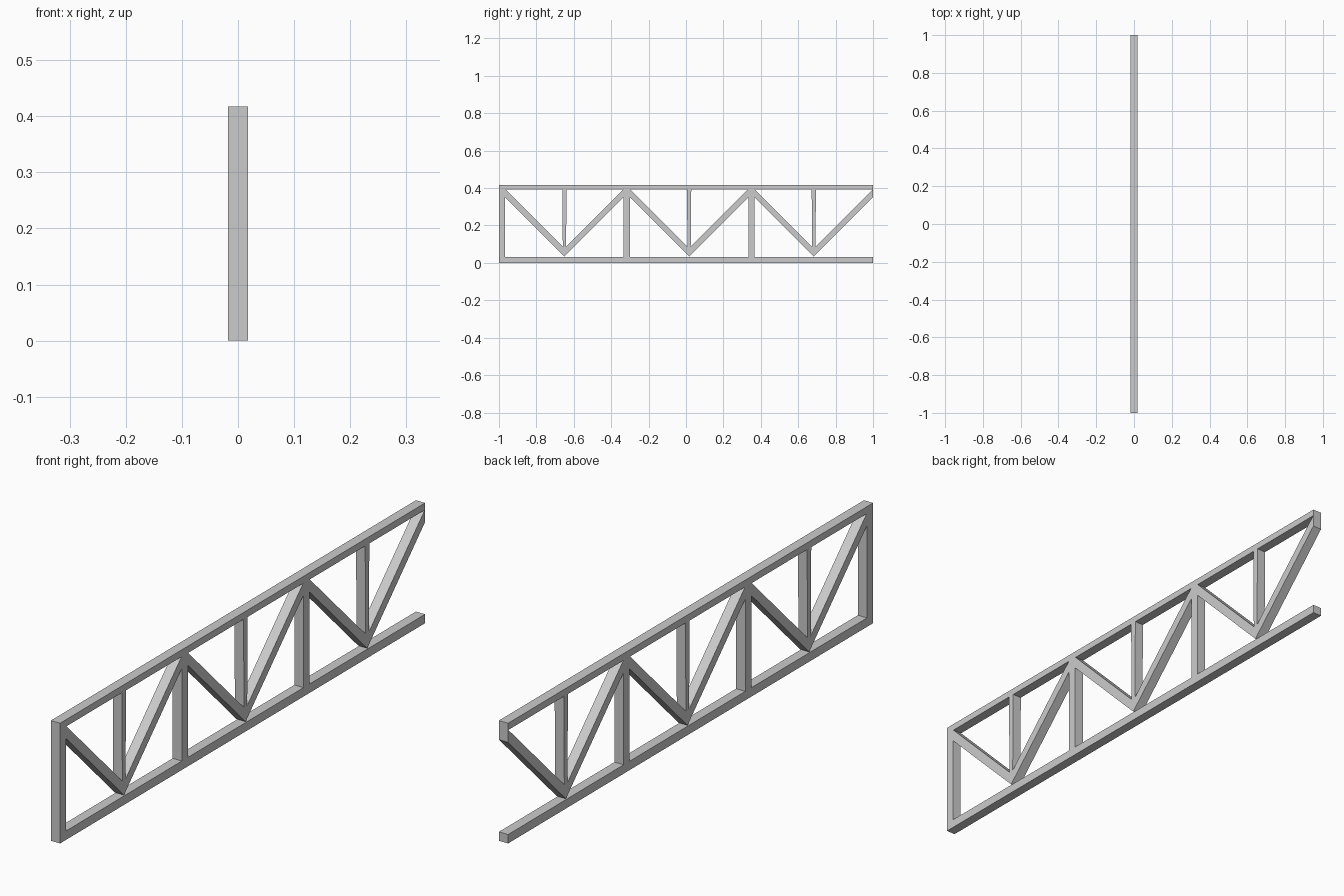
import bpy

if "Cube" in bpy.data.objects:
    bpy.data.objects.remove(bpy.data.objects["Cube"])

HALF = 0.0175          # half thickness along x
BOT, TOP, H = 0.031, 0.393, 0.417
STEP = 1 / 3           # panel half-length


def extrude_profile(name, pts):
    """Extrude a counter-clockwise (y, z) outline symmetrically along x."""
    n = len(pts)
    verts = [(-HALF, y, z) for y, z in pts] + [(HALF, y, z) for y, z in pts]
    faces = [tuple(range(n - 1, -1, -1)), tuple(range(n, 2 * n))]
    faces += [(i, (i + 1) % n, (i + 1) % n + n, i + n) for i in range(n)]
    mesh = bpy.data.meshes.new(name)
    mesh.from_pydata(verts, [], faces)
    obj = bpy.data.objects.new(name, mesh)
    bpy.context.collection.objects.link(obj)
    return obj


def bar(name, y0, y1, z0, z1, taper=0.0):
    extrude_profile(name, [(y0 + taper, z0), (y1 - taper, z0), (y1, z1), (y0, z1)])


# Chords
bar("bottom_chord", -1, 1, 0, BOT)
bar("top_chord", -1, 1, TOP, H)

# Wide posts below the peaks; the end post runs the full height
bar("end_post", -1, -0.967, BOT, TOP)
for i in (1, 2):
    y = -0.983 + 2 * STEP * i
    bar(f"main_post_{i}", y - 0.0165, y + 0.0165, BOT, 0.37)

# V-shaped braces with a slim tapered post in each
tip, inner = 0.034, 0.078
for i in range(3):
    y = -0.65 + 2 * STEP * i
    left = STEP
    right = min(STEP, 1 - y)
    flat = TOP - inner
    pts = [(y, tip), (y + right, tip + right)]
    if right > flat:
        pts += [(y + right, TOP)]
    pts += [(y + flat, TOP), (y, inner), (y - flat, TOP),
            (y - left, TOP), (y - left, tip + left)]
    extrude_profile(f"v_brace_{i + 1}", pts)
    bar(f"slim_post_{i + 1}", y - 0.0115, y + 0.0115, 0.07, TOP, 0.003)
